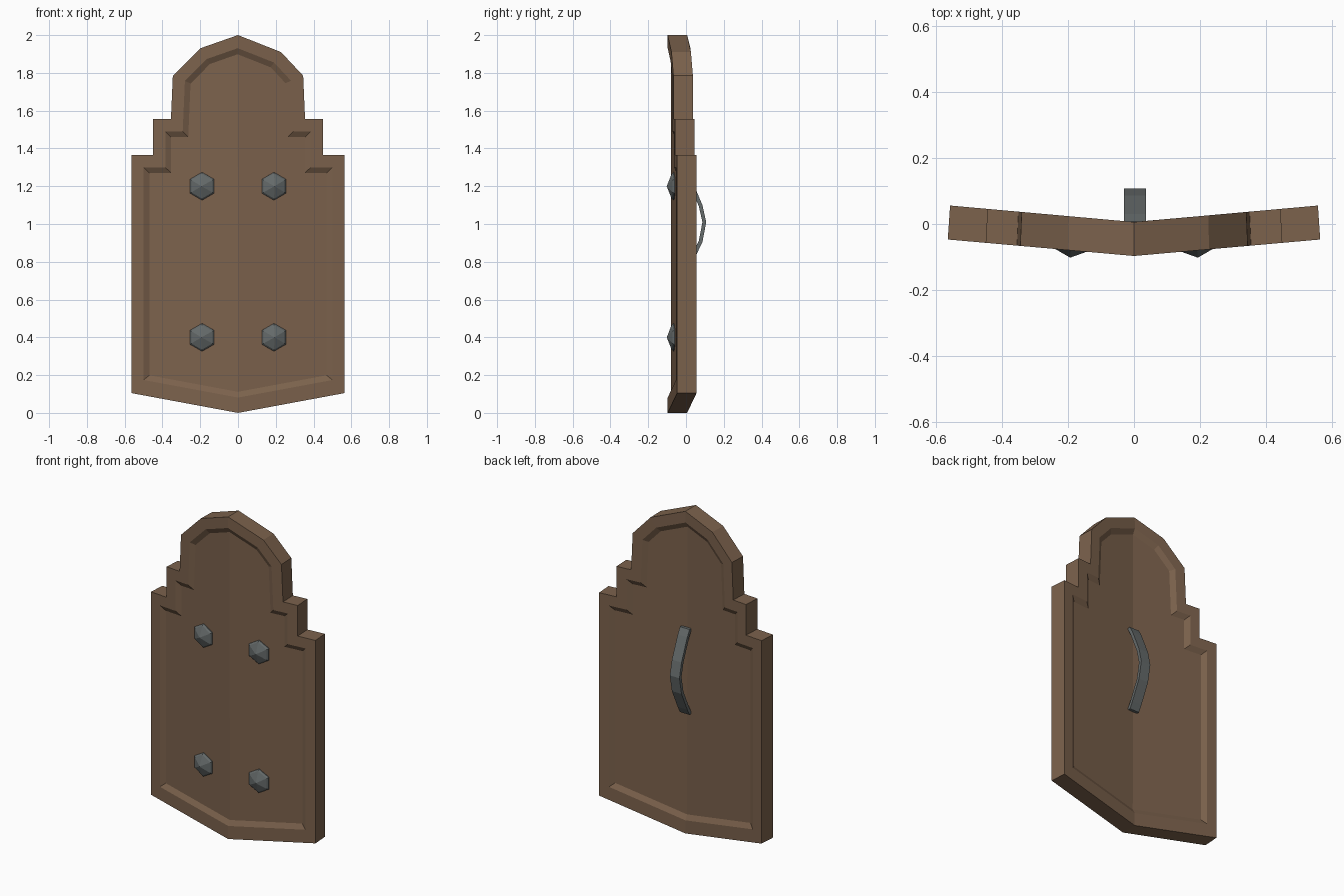
import bpy, bmesh, math
from mathutils import Vector, Matrix

if "Cube" in bpy.data.objects:
    bpy.data.objects.remove(bpy.data.objects["Cube"])

SLOPE = 0.0885                      # how far each half of the board folds back
FRONT, THICK, RECESS = -0.097, 0.103, 0.017


def material(name, rgb):
    m = bpy.data.materials.new(name)
    m.diffuse_color = (*rgb, 1)
    m.use_nodes = True
    m.node_tree.nodes["Principled BSDF"].inputs["Base Color"].default_value = m.diffuse_color
    return m


wood = material("brown wood", (0.20, 0.122, 0.073))
iron = material("grey iron", (0.13, 0.145, 0.145))


def finish(bm, name, mat):
    bmesh.ops.recalc_face_normals(bm, faces=bm.faces[:])
    me = bpy.data.meshes.new(name)
    bm.to_mesh(me)
    bm.free()
    me.materials.append(mat)
    ob = bpy.data.objects.new(name, me)
    bpy.context.collection.objects.link(ob)
    return ob


def inset(pts, dist):
    """Mitred inward offset of a clockwise outline."""
    out, n = [], len(pts)
    for i in range(n):
        a, b, c = Vector(pts[i - 1]), Vector(pts[i]), Vector(pts[(i + 1) % n])
        d1, d2 = (b - a).normalized(), (c - b).normalized()
        n1, n2 = Vector((d1.y, -d1.x)), Vector((d2.y, -d2.x))
        p = b + (n1 + n2) * dist / (1 + n1.dot(n2))
        if p.y < 0.5:
            p.y += 0.015            # the lower border is a little wider
        out.append((p.x, p.y))
    return out


def bridge(bm, a, b):
    for i in range(len(a)):
        j = (i + 1) % len(a)
        bm.faces.new((a[i], a[j], b[j], b[i]))


# Folded board with a recessed panel on both faces
right = [(0.228, 1.91), (0.345, 1.785), (0.355, 1.555), (0.45, 1.555),
         (0.45, 1.365), (0.565, 1.365), (0.565, 0.105)]
left = [(-x, z) for x, z in reversed(right)]
left[-1] = (-0.20, 1.93)
outline = [(0, 2.0)] + right + [(0, 0.0)] + left
lip, floor = inset(outline, 0.065), inset(outline, 0.095)

bm = bmesh.new()


def ring(pts, depth):
    return [bm.verts.new((x * (1 - 0.12 * depth), FRONT + depth + SLOPE * abs(x), z))
            for x, z in pts]


rings = [ring(floor, RECESS), ring(lip, 0), ring(outline, 0),
         ring(outline, THICK), ring(lip, THICK), ring(floor, THICK - RECESS)]
for a, b in zip(rings, rings[1:]):
    bridge(bm, a, b)
for r in (rings[0], rings[-1]):
    bm.faces.new(r[:9])
    bm.faces.new(r[8:] + r[:1])
finish(bm, "shield_board", wood)

# Four pointed hexagonal studs, square to their half of the board
for side in (-1, 1):
    for z in (0.4, 1.2):
        bm = bmesh.new()
        prof = [(0.074, -0.01), (0.074, 0.004), (0.065, 0.013)]
        loops = [[bm.verts.new((r * math.sin(k * math.pi / 3), -h, r * math.cos(k * math.pi / 3)))
                  for k in range(6)] for r, h in prof]
        for a, b in zip(loops, loops[1:]):
            bridge(bm, a, b)
        bm.faces.new(loops[0])
        tip = bm.verts.new((0, -0.039, 0))
        for k in range(6):
            bm.faces.new((loops[-1][k], loops[-1][(k + 1) % 6], tip))
        turn = Matrix.Rotation(side * math.atan(SLOPE), 4, 'Z')
        y = FRONT + RECESS + SLOPE * 0.19
        bm.transform(Matrix.Translation((side * 0.19, y, z)) @ turn)
        finish(bm, "stud", iron)

# Bowed strap handle on the back
path = [(0.008, 1.275), (0.03, 1.235), (0.087, 1.10), (0.107, 1.01),
        (0.087, 0.905), (0.03, 0.785), (0.008, 0.745)]
bm = bmesh.new()
sections = []
for i, (y, z) in enumerate(path):
    a, b = path[max(i - 1, 0)], path[min(i + 1, len(path) - 1)]
    d = Vector((b[0] - a[0], b[1] - a[1])).normalized()
    iy, iz = y + d.y * 0.02, z - d.x * 0.02
    if i in (0, len(path) - 1):     # feet sink into the board
        iy, iz = -0.015, z
    sections.append([bm.verts.new(p) for p in
                     ((-0.03, y, z), (0.036, y, z), (0.036, iy, iz), (-0.03, iy, iz))])
for a, b in zip(sections, sections[1:]):
    bridge(bm, a, b)
bm.faces.new(sections[0])
bm.faces.new(sections[-1])
finish(bm, "back_handle", iron)
